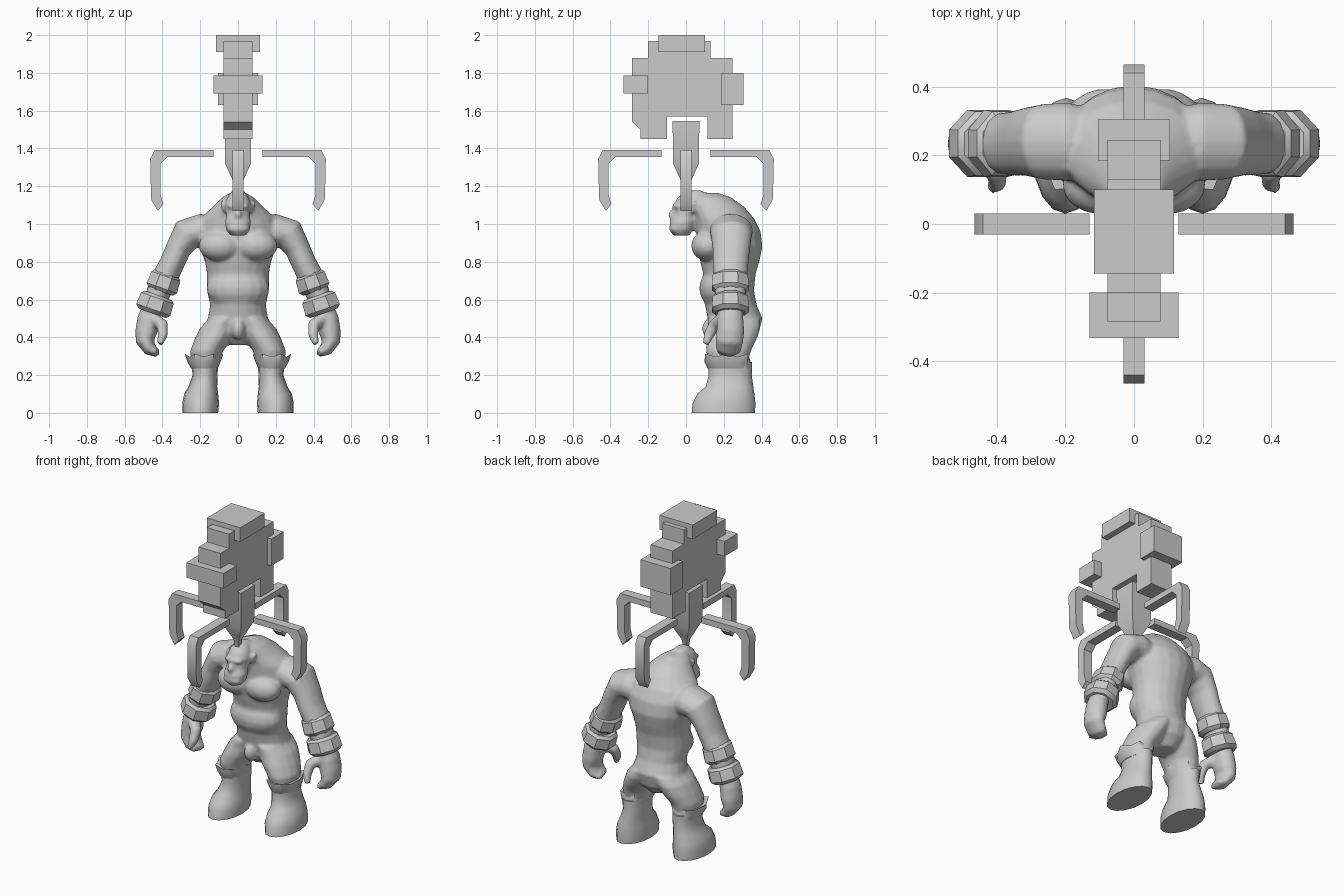
import bpy, bmesh, math
from mathutils import Vector, Matrix

if "Cube" in bpy.data.objects:
    bpy.data.objects.remove(bpy.data.objects["Cube"])

grey = bpy.data.materials.new("plain grey")
grey.diffuse_color = (0.6, 0.6, 0.6, 1)
grey.use_nodes = True
grey.node_tree.nodes["Principled BSDF"].inputs["Base Color"].default_value = grey.diffuse_color


def finish(bm, name, angle=40):
    """Turn a bmesh into a named, shaded object."""
    bmesh.ops.recalc_face_normals(bm, faces=bm.faces)
    mesh = bpy.data.meshes.new(name)
    bm.to_mesh(mesh)
    bm.free()
    mesh.materials.append(grey)
    ob = bpy.data.objects.new(name, mesh)
    bpy.context.collection.objects.link(ob)
    bpy.ops.object.select_all(action='DESELECT')
    ob.select_set(True)
    bpy.context.view_layer.objects.active = ob
    bpy.ops.object.shade_smooth_by_angle(angle=math.radians(angle))
    return ob


def loft(bm, rings, n=16, side=1, flat=False, phase=0.0, zigzag=0.0):
    """Skin closed rings (x, y, z, radius across, radius along y)."""
    cs = [Vector(r[:3]) for r in rings]
    loops = []
    for i, (x, y, z, rv, ru) in enumerate(rings):
        if flat:
            u, v = Vector((0, 1, 0)), Vector((1, 0, 0))
        else:
            t = (cs[min(i + 1, len(cs) - 1)] - cs[max(i - 1, 0)]).normalized()
            u = Vector((0, 1, 0))
            u = (u - t * u.dot(t)).normalized()
            v = t.cross(u)
        loop = []
        for k in range(n):
            a = phase + 2 * math.pi * k / n
            s = 1 + (zigzag * (-1) ** k if i == len(rings) - 1 else 0)
            p = cs[i] + v * (math.cos(a) * rv * s) + u * (math.sin(a) * ru * s)
            p.z += (s - 1) * 0.1
            loop.append(bm.verts.new((p.x * side, p.y, p.z)))
        loops.append(loop)
    for a, b in zip(loops, loops[1:]):
        for k in range(n):
            bm.faces.new((a[k], a[(k + 1) % n], b[(k + 1) % n], b[k]))
    bm.faces.new(loops[0])
    bm.faces.new(loops[-1])


def spans(rows, x=0.0):
    """Rows (z, y front, y back, half width) become upright rings."""
    return [(x, (f + b) / 2, z, w, (b - f) / 2) for z, f, b, w in rows]


def ball(bm, centre, radii):
    m = Matrix.Translation(centre) @ Matrix.Diagonal((*radii, 1))
    bmesh.ops.create_uvsphere(bm, u_segments=16, v_segments=10, radius=1, matrix=m)


def prism(name, pts, half, turn):
    """Extrude a (distance, z) outline sideways and turn it about z."""
    bm = bmesh.new()
    rot = Matrix.Rotation(turn, 3, 'Z')
    a, b = [[bm.verts.new(rot @ Vector((r, s, z))) for r, z in pts] for s in (-half, half)]
    bm.faces.new(a)
    bm.faces.new(b)
    for k in range(len(pts)):
        j = (k + 1) % len(pts)
        bm.faces.new((a[k], a[j], b[j], b[k]))
    return finish(bm, name, 30)


def block(name, half_x, y0, y1, z0, z1):
    return prism(name, [(y0, z0), (y1, z0), (y1, z1), (y0, z1)], half_x, math.pi / 2)


# Body: overlapping muscle forms fused into one skin
bm = bmesh.new()
loft(bm, spans([(0.36, .18, .33, .06), (0.42, .13, .385, .14), (0.50, .115, .405, .16),
                (0.57, .10, .375, .148), (0.65, .085, .36, .165), (0.74, .09, .37, .165),
                (0.80, .075, .388, .175), (0.88, .06, .405, .205), (0.96, .055, .395, .22),
                (1.03, .05, .36, .20), (1.09, .03, .31, .135), (1.14, .02, .24, .085),
                (1.165, .03, .17, .04)]), n=20, flat=True)
ball(bm, (0, .185, .66), (.168, .115, .115))       # belly
ball(bm, (0, .135, .445), (.038, .05, .058))       # groin

# Head with jaw, brow, nose
loft(bm, spans([(0.94, -.07, .02, .042), (0.97, -.085, .04, .064), (1.01, -.088, .05, .07),
                (1.04, -.07, .06, .062), (1.075, -.06, .08, .066), (1.10, -.065, .09, .07),
                (1.14, -.045, .10, .058), (1.178, 0.0, .09, .03)]), flat=True)
ball(bm, (0, -.045, 1.095), (.062, .028, .017))
ball(bm, (0, -.07, 1.05), (.02, .026, .025))
ball(bm, (0, -.055, .975), (.062, .036, .026))

for s in (1, -1):
    ball(bm, (s * .095, .115, .885), (.115, .088, .082))      # chest
    loft(bm, [(.055, .04, 1.07, .022, .022), (.075, .045, 1.10, .018, .018),
              (.092, .05, 1.125, .006, .006)], 8, s)          # ear
    loft(bm, [(.12, .24, .945, .09, .10), (.20, .24, .965, .09, .115), (.27, .24, .945, .088, .11),
              (.315, .24, .87, .068, .10), (.35, .235, .79, .066, .095),
              (.395, .235, .70, .07, .088), (.435, .235, .60, .062, .08),
              (.465, .235, .53, .052, .07)], 16, s)           # arm
    loft(bm, [(.455, .235, .56, .052, .06), (.475, .235, .50, .058, .07),
              (.485, .235, .43, .06, .075), (.492, .23, .38, .05, .073),
              (.465, .225, .335, .036, .068), (.425, .215, .315, .02, .05)], 14, s)   # hand
    loft(bm, [(.45, .20, .50, .035, .04), (.40, .15, .465, .033, .033),
              (.398, .12, .41, .027, .028), (.415, .105, .365, .017, .018)], 10, s)   # thumb
    loft(bm, [(.07, .255, .50, .085, .14), (.10, .255, .45, .10, .14),
              (.132, .24, .39, .098, .135), (.165, .225, .33, .088, .12),
              (.175, .225, .25, .072, .10)], 16, s, flat=True)                       # thigh
body = finish(bm, "body", 180)
fuse = body.modifiers.new("fuse", 'REMESH')
fuse.mode = 'VOXEL'
fuse.voxel_size = 0.01
fuse.use_smooth_shade = True
soften = body.modifiers.new("soften", 'SMOOTH')
soften.factor = 0.5
soften.iterations = 4

for s, label in ((1, "left"), (-1, "right")):
    # Arm bands: two faceted cuffs around the forearm
    for part, (x, z), r in (("upper_band", (.395, .685), .092), ("lower_band", (.44, .57), .104)):
        bm = bmesh.new()
        d = Vector((.33, 0, -.94))
        c = Vector((x, .235, z))
        loft(bm, [(*(c + d * t), r * k, .106 * k) for t, k in
                  ((-.055, .80), (-.04, .95), (.025, 1.0), (.045, .80))],
             8, s, phase=math.pi / 8)
        finish(bm, f"{label}_{part}", 35)
    # Boots: rows are z, y front, y back, x inner, x outer
    bm = bmesh.new()
    rows = [(0, .03, .365, .105, .295), (.05, .035, .368, .10, .295), (.10, .06, .362, .105, .285),
            (.14, .105, .356, .11, .262), (.20, .12, .348, .108, .24), (.27, .115, .35, .105, .25)]
    loft(bm, [((i + o) / 2, (f + b) / 2, z, (o - i) / 2, (b - f) / 2) for z, f, b, i, o in rows],
         16, s, flat=True)
    finish(bm, f"{label}_boot", 50)
    # Ragged turned-out boot top
    bm = bmesh.new()
    loft(bm, [(.178, .23, .235, .07, .115), (.18, .22, .27, .088, .122),
              (.18, .215, .305, .095, .122)], 12, s, flat=True, zigzag=0.08)
    finish(bm, f"{label}_boot_cuff", 40)

# Machine slab with stepped outline and a notch underneath
slab = [(-.20, 1.97), (.13, 1.97), (.13, 1.88), (.245, 1.88), (.245, 1.45), (.115, 1.45),
        (.115, 1.57), (-.10, 1.57), (-.10, 1.45), (-.24, 1.45), (-.24, 1.50), (-.285, 1.54),
        (-.285, 1.88), (-.20, 1.88)]
prism("machine_slab", slab, .077, math.pi / 2)
block("top_block", .117, -.145, .10, 1.91, 2.0)
block("front_block", .13, -.332, -.20, 1.69, 1.785)
block("back_block", .105, .185, .305, 1.63, 1.80)

# Square stem tapering to a point above the head
bm = bmesh.new()
q = math.sqrt(2)
loft(bm, [(0, 0, z, r * q, r * q) for z, r in
          ((1.545, .071), (1.32, .068), (1.24, .032), (1.21, .018), (1.16, .012))],
     4, flat=True, phase=math.pi / 4)
finish(bm, "stem", 30)

# Four hooked claws around the stem
claw = [(.13, 1.392), (.44, 1.392), (.465, 1.345), (.46, 1.13), (.425, 1.07), (.395, 1.105),
        (.41, 1.155), (.41, 1.32), (.375, 1.355), (.13, 1.355)]
for i in range(4):
    prism(f"claw_{i + 1}", claw, .03, i * math.pi / 2)
